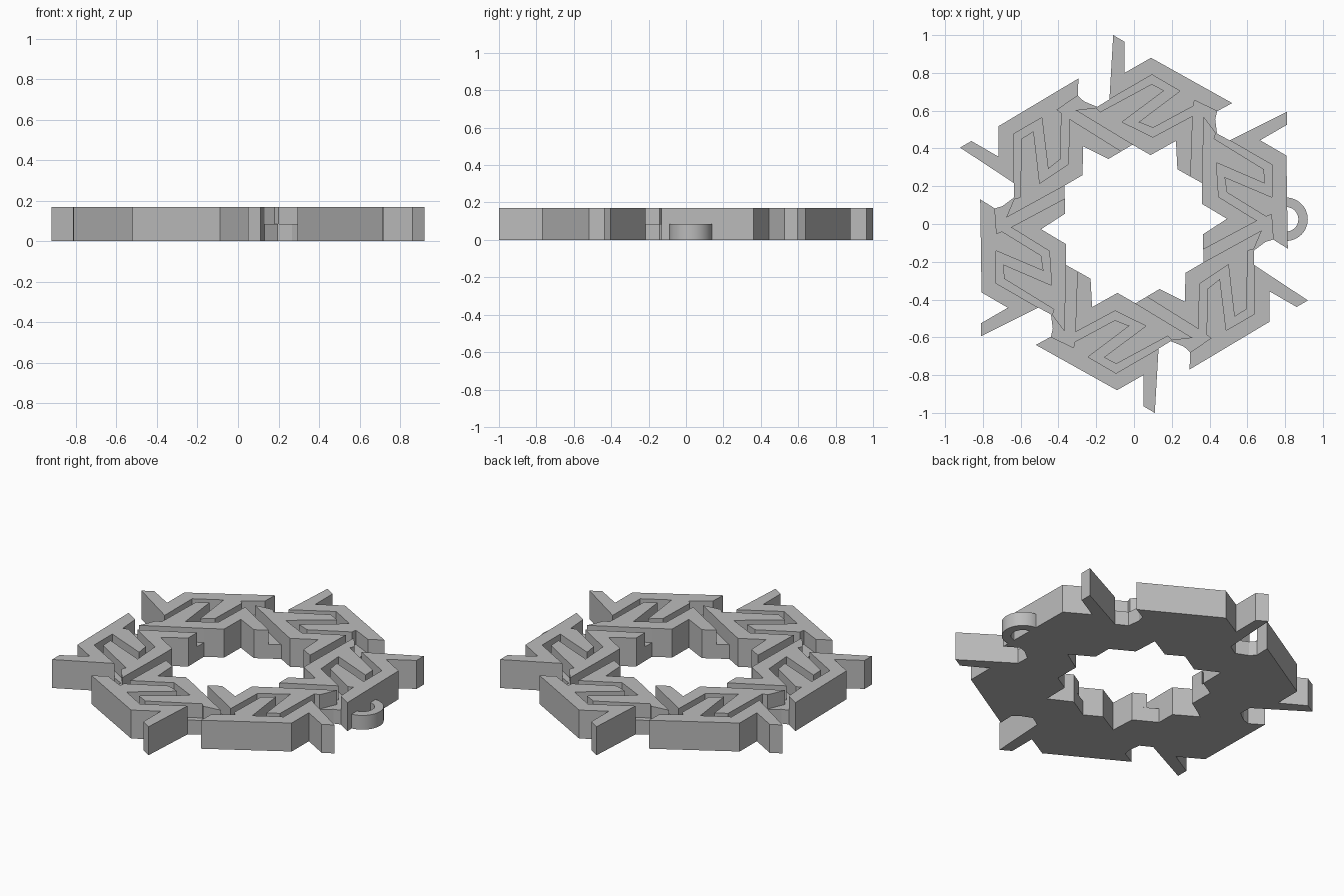
import bpy, bmesh, math
from mathutils import Matrix

cube = bpy.data.objects.get("Cube")
if cube:
    bpy.data.objects.remove(cube, do_unlink=True)

LOW, HIGH = 0.085, 0.17

mat = bpy.data.materials.new("plain grey")
mat.use_nodes = True
grey = (0.5, 0.5, 0.5, 1)
mat.diffuse_color = grey
mat.node_tree.nodes["Principled BSDF"].inputs["Base Color"].default_value = grey


def turn(p, k):
    """Rotate a plan point clockwise by k sixths of a turn."""
    a = -k * math.pi / 3
    return (p[0] * math.cos(a) - p[1] * math.sin(a),
            p[0] * math.sin(a) + p[1] * math.cos(a))


def prism(name, outlines, z0, z1):
    """Extrude plan outlines; outlines that share edges become one solid."""
    bm = bmesh.new()
    for pts in outlines:
        bm.faces.new([bm.verts.new((x, y, z0)) for x, y in pts])
    bmesh.ops.remove_doubles(bm, verts=bm.verts[:], dist=0.001)
    ext = bmesh.ops.extrude_face_region(bm, geom=bm.faces[:], use_keep_orig=True)
    top = [v for v in ext["geom"] if isinstance(v, bmesh.types.BMVert)]
    bmesh.ops.translate(bm, verts=top, vec=(0, 0, z1 - z0))
    bmesh.ops.recalc_face_normals(bm, faces=bm.faces[:])
    me = bpy.data.meshes.new(name)
    bm.to_mesh(me)
    bm.free()
    me.materials.append(mat)
    ob = bpy.data.objects.new(name, me)
    bpy.context.collection.objects.link(ob)
    return ob


# Outer rim of one sixth, with its projecting arm
arm = [(-0.13, 0.66), (-0.11, 1.0), (-0.05, 0.965), (-0.05, 0.8),
       (0.09, 0.88), (0.52, 0.64), (0.44, 0.597)]
notch = (-0.195, 0.62)
outer = [notch] + arm + [(0.43, 0.555), turn(notch, 1)]

# Inner rim of one sixth
rim_start = (-0.136, 0.344)
inner = [turn(rim_start, 1), (0.222, 0.44), (0.088, 0.365), (-0.008, 0.42), rim_start]

# Low base ring
prism("base_ring", [[turn(p, k) for p in outer + inner] for k in range(6)], 0, LOW)

# Raised pieces on both sides of the winding groove
upper = arm + [(0.32, 0.655), (0.316, 0.625),
               (0.101, 0.509), (0.024, 0.539), (0.243, 0.704), (0.095, 0.79)]
lower = [(-0.31, 0.603), (-0.2, 0.616), (-0.18, 0.593), (0.094, 0.741),
         (0.16, 0.706), (-0.063, 0.54), (0.1, 0.46), (0.311, 0.573),
         (0.3, 0.25)] + inner[:4]
for k in range(6):
    prism(f"outer_raised_piece_{k + 1}", [[turn(p, k) for p in upper]], LOW, HIGH)
    prism(f"inner_raised_piece_{k + 1}", [[turn(p, k) for p in lower]], LOW, HIGH)

# Hanging loop on the side
steps = 24
angles = [math.pi * (i / steps - 0.5) for i in range(steps + 1)]


def arc(r):
    return [(0.805 + r * math.cos(a), 0.025 + r * math.sin(a)) for a in angles]


loop = prism("hanging_loop", [arc(0.115) + arc(0.065)[::-1]], 0, LOW)
bpy.ops.object.select_all(action="DESELECT")
loop.select_set(True)
bpy.context.view_layer.objects.active = loop
bpy.ops.object.shade_smooth_by_angle(angle=math.radians(30))
